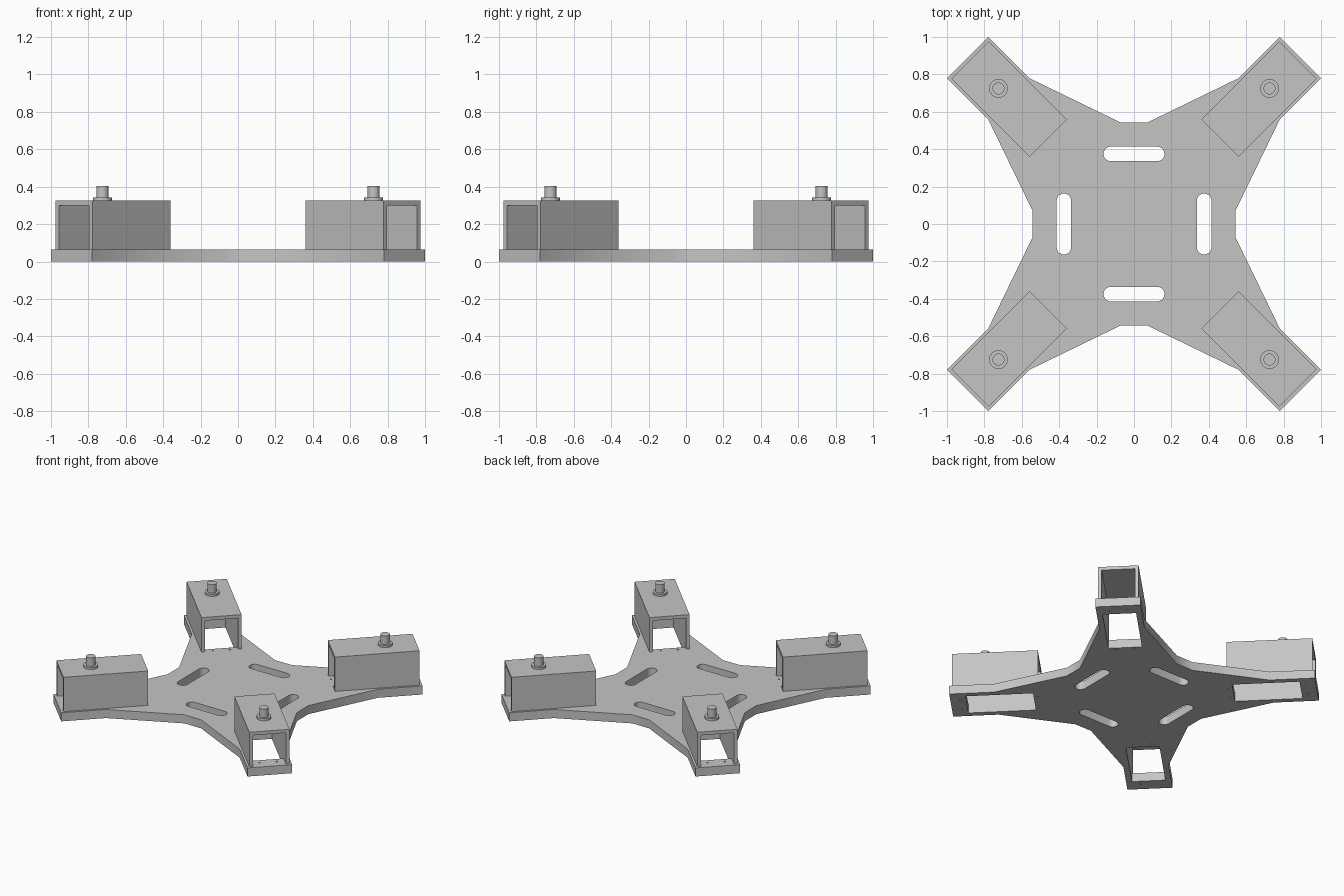
import bpy, bmesh, math
from mathutils import Matrix, Vector

if "Cube" in bpy.data.objects:
    bpy.data.objects.remove(bpy.data.objects["Cube"])

PLATE_TOP, BOX_TOP = 0.065, 0.325
BOX_IN, BOX_OUT = 0.65, 1.24        # radial extent of each housing
INNER_HALF, OUTER_HALF = 0.115, 0.14

grey = bpy.data.materials.new("plain grey")
grey.use_nodes = True
colour = (0.56, 0.56, 0.56, 1)
grey.diffuse_color = colour
grey.node_tree.nodes["Principled BSDF"].inputs["Base Color"].default_value = colour


def finish(name, bm):
    bmesh.ops.remove_doubles(bm, verts=bm.verts, dist=1e-4)
    bmesh.ops.recalc_face_normals(bm, faces=bm.faces)
    mesh = bpy.data.meshes.new(name)
    bm.to_mesh(mesh)
    bm.free()
    mesh.materials.clear()
    mesh.materials.append(grey)
    for p in mesh.polygons:
        p.material_index = 0
    obj = bpy.data.objects.new(name, mesh)
    bpy.context.collection.objects.link(obj)
    bpy.ops.object.select_all(action='DESELECT')
    obj.select_set(True)
    bpy.context.view_layer.objects.active = obj
    bpy.ops.object.shade_smooth_by_angle(angle=math.radians(30))
    return obj


def turn(points, degrees):
    m = Matrix.Rotation(math.radians(degrees), 2)
    return [m @ Vector(p) for p in points]


def circle(cx, cy, r, n):
    return [(cx + r * math.cos(math.tau * i / n), cy + r * math.sin(math.tau * i / n))
            for i in range(n)]


def slot(cx, half, r, n=10):
    pts = []
    for side in (1, -1):
        for i in range(n + 1):
            a = math.pi * i / n + (0 if side > 0 else math.pi)
            pts.append((cx + r * math.cos(a), side * (half - r) + r * math.sin(a)))
    return pts


# Base plate: one quarter of the outline and its openings, repeated four times
quarter = [(0.542, 0.07), (0.78, 0.56), (1.0, 0.78), (0.78, 1.0), (0.56, 0.78), (0.07, 0.542)]
window = [(0.685, -INNER_HALF), (1.15, -INNER_HALF), (1.15, INNER_HALF), (0.685, INNER_HALF)]
outline, loops = [], []
for k in range(4):
    outline += turn(quarter, 90 * k)
    loops.append(turn(slot(0.375, 0.163, 0.039), 90 * k))
    loops.append(turn(window, 90 * k + 45))
    for u in (0.657, 1.19):
        for v in (-0.06, 0.06):
            loops.append(turn(circle(u, v, 0.007, 8), 90 * k + 45))

curve = bpy.data.curves.new("plate_outline", 'CURVE')
curve.dimensions = '2D'
curve.fill_mode = 'BOTH'
curve.extrude = PLATE_TOP / 2
for loop in [outline] + loops:
    spline = curve.splines.new('POLY')
    spline.points.add(len(loop) - 1)
    for point, p in zip(spline.points, loop):
        point.co = (p[0], p[1], 0, 1)
    spline.use_cyclic_u = True
helper = bpy.data.objects.new("plate_outline", curve)
bpy.context.collection.objects.link(helper)
deps = bpy.context.evaluated_depsgraph_get()
flat = bpy.data.meshes.new_from_object(helper.evaluated_get(deps))
bm = bmesh.new()
bm.from_mesh(flat)
bmesh.ops.translate(bm, verts=bm.verts, vec=(0, 0, PLATE_TOP / 2))
bpy.data.objects.remove(helper)
bpy.data.meshes.remove(flat)
finish("base_plate", bm)


# Open-ended housing: an arch profile pulled along the arm
def housing(name, spin):
    o, i, roof = OUTER_HALF, INNER_HALF, BOX_TOP - 0.025
    profile = [(-o, PLATE_TOP), (-o, BOX_TOP), (o, BOX_TOP), (o, PLATE_TOP),
               (i, PLATE_TOP), (i, roof), (-i, roof), (-i, PLATE_TOP)]
    bm = bmesh.new()
    face = bm.faces.new([bm.verts.new((BOX_IN, v, z)) for v, z in profile])
    new = bmesh.ops.extrude_face_region(bm, geom=[face])["geom"]
    bmesh.ops.translate(bm, verts=[g for g in new if isinstance(g, bmesh.types.BMVert)],
                        vec=(BOX_OUT - BOX_IN, 0, 0))
    # keep the closing face at the inner end
    if not face.is_valid:
        bmesh.ops.holes_fill(bm, edges=bm.edges)
    bm.transform(spin)
    finish(name, bm)


# Stepped shaft: wide collar below a narrow pin
def shaft(name, spin):
    bm = bmesh.new()
    for r, z0, z1 in ((0.05, BOX_TOP - 0.01, 0.341), (0.032, 0.335, 0.405)):
        bmesh.ops.create_cone(bm, cap_ends=True, segments=32, radius1=r, radius2=r,
                              depth=z1 - z0,
                              matrix=Matrix.Translation((1.025, 0, (z0 + z1) / 2)))
    bm.transform(spin)
    finish(name, bm)


for k, corner in enumerate(("back_left", "back_right", "front_right", "front_left")):
    spin = Matrix.Rotation(math.radians(45 + 90 * k), 4, 'Z')
    housing("housing_" + corner, spin)
    shaft("shaft_" + corner, spin)
